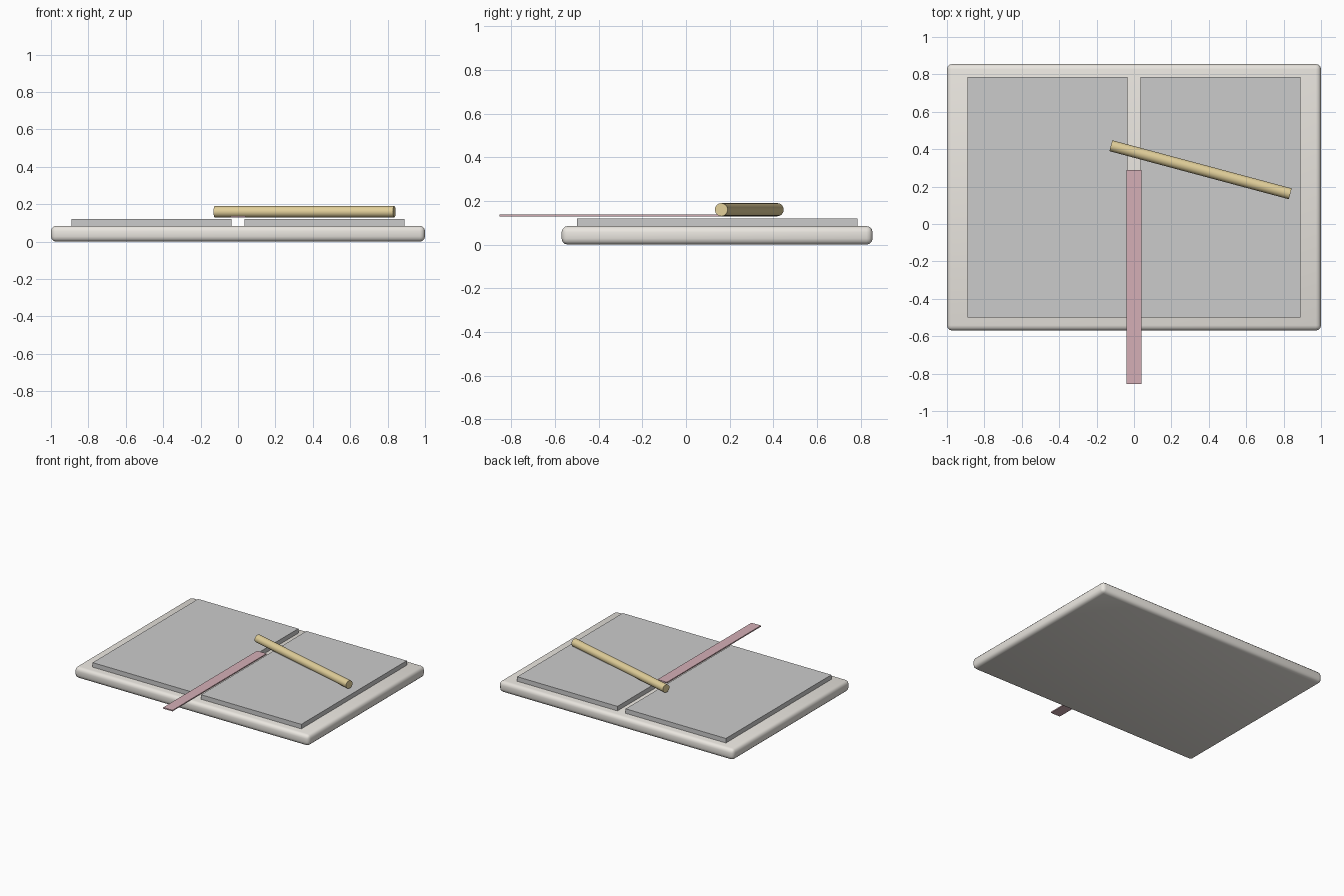
import bpy
import math

if "Cube" in bpy.data.objects:
    bpy.data.objects.remove(bpy.data.objects["Cube"])


def material(name, rgb):
    mat = bpy.data.materials.new(name)
    mat.diffuse_color = (*rgb, 1)
    mat.use_nodes = True
    mat.node_tree.nodes["Principled BSDF"].inputs["Base Color"].default_value = mat.diffuse_color
    return mat


def box(name, x, y, z, mat=None):
    # Box from (min, max) extents on each axis
    bpy.ops.mesh.primitive_cube_add(size=1, location=[sum(r) / 2 for r in (x, y, z)])
    ob = bpy.context.object
    ob.name = name
    ob.scale = [r[1] - r[0] for r in (x, y, z)]
    bpy.ops.object.transform_apply(location=False, rotation=False, scale=True)
    if mat:
        ob.data.materials.append(mat)
    return ob


cream = material("cover_cream", (0.82, 0.79, 0.74))
pink = material("ribbon_pink", (0.66, 0.43, 0.47))
gold = material("pen_gold", (0.75, 0.62, 0.32))

# Open book cover with rounded edges
cover = box("book_cover", (-1, 1), (-0.57, 0.855), (0, 0.085), cream)
bevel = cover.modifiers.new("rounded_edges", 'BEVEL')
bevel.width = 0.028
bevel.segments = 3
bpy.ops.object.shade_smooth()

# Two page blocks either side of the spine gap
for side, name in ((-1, "left_pages"), (1, "right_pages")):
    box(name, sorted((side * 0.035, side * 0.89)), (-0.5, 0.785), (0.084, 0.12))

# Ribbon bookmark hanging out over the front edge
box("ribbon_bookmark", (-0.04, 0.04), (-0.855, 0.29), (0.128, 0.137), pink)

# Pen lying diagonally across the pages
bpy.ops.mesh.primitive_cylinder_add(
    vertices=24, radius=0.03, depth=0.993, location=(0.356, 0.29, 0.16),
    rotation=(0, math.radians(90), math.radians(-15)))
pen = bpy.context.object
pen.name = "pen"
pen.data.materials.append(gold)
bpy.ops.object.shade_smooth_by_angle(angle=math.radians(35))
